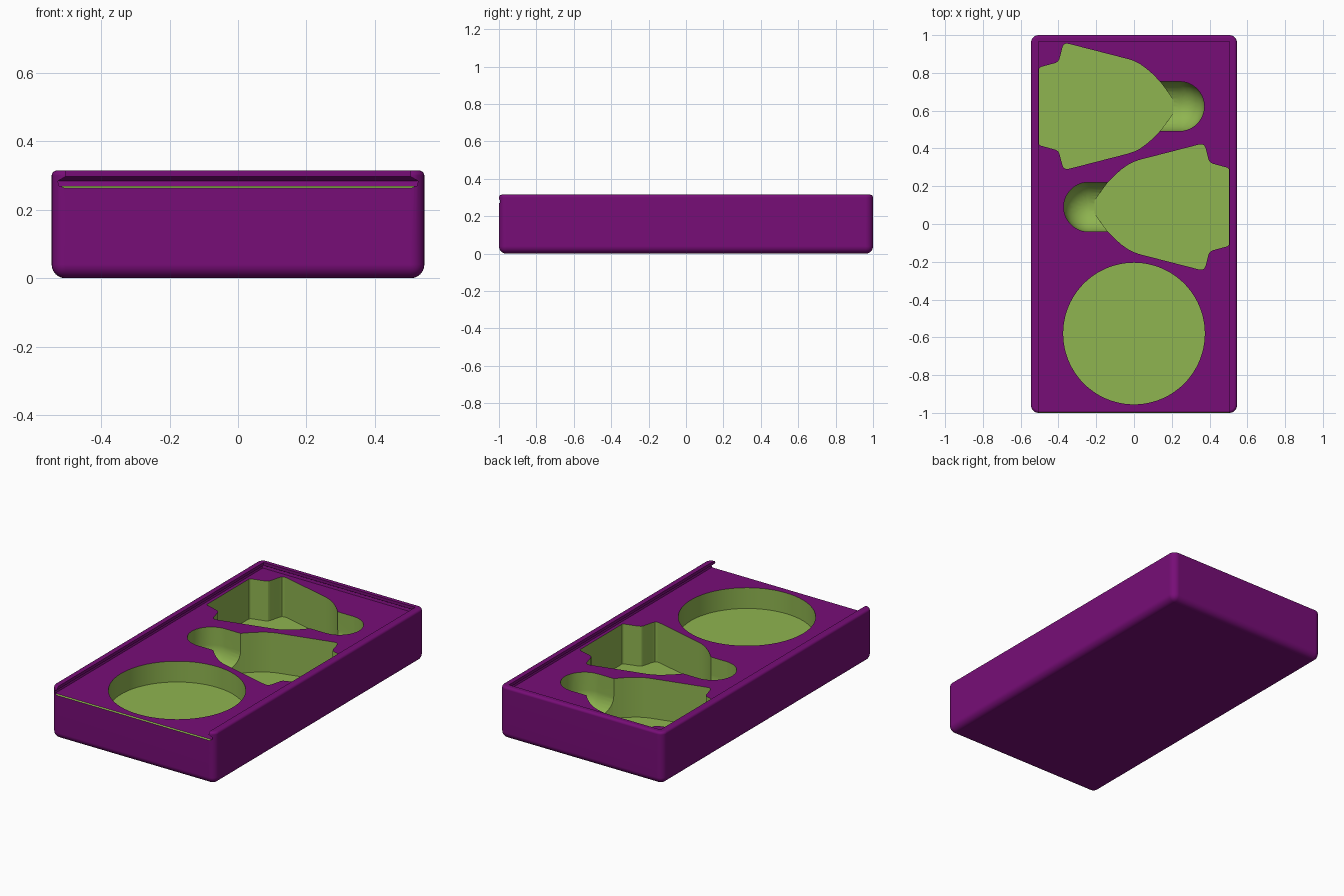
import bpy, bmesh, math

if "Cube" in bpy.data.objects:
    bpy.data.objects.remove(bpy.data.objects["Cube"])

HW, H, R = 0.545, 0.315, 0.04      # half width, height, edge radius
SLOT_Z, DEEP_Z, ROUND_Z = 0.27, 0.03, 0.145
TOP = 0.34


def material(name, rgb):
    m = bpy.data.materials.new(name)
    m.diffuse_color = (*rgb, 1)
    m.use_nodes = True
    m.node_tree.nodes["Principled BSDF"].inputs["Base Color"].default_value = m.diffuse_color
    return m


purple = material("purple", (0.185, 0.004, 0.185))
green = material("green", (0.275, 0.46, 0.08))


def to_object(name, bm):
    bmesh.ops.recalc_face_normals(bm, faces=bm.faces[:])
    me = bpy.data.meshes.new(name)
    bm.to_mesh(me)
    bm.free()
    ob = bpy.data.objects.new(name, me)
    bpy.context.collection.objects.link(ob)
    return ob


def loft(name, rings):
    """Closed solid through a stack of equal rings of points."""
    bm = bmesh.new()
    vs = [[bm.verts.new(p) for p in ring] for ring in rings]
    n = len(vs[0])
    for a, b in zip(vs, vs[1:]):
        for i in range(n):
            j = (i + 1) % n
            bm.faces.new((a[i], a[j], b[j], b[i]))
    bm.faces.new(vs[0][::-1])
    bm.faces.new(vs[-1])
    return to_object(name, bm)


def prism(name, outline, z0, z1=TOP):
    return loft(name, [[(x, y, z) for x, y in outline] for z in (z0, z1)])


# Tray body: block with rounded sides, bottom and rim
bm = bmesh.new()
bmesh.ops.create_cube(bm, size=1)
for v in bm.verts:
    v.co = (v.co.x * 2 * HW, v.co.y * 2, (v.co.z + 0.5) * H)
edges = [e for e in bm.edges if min(v.co.z for v in e.verts) < 0.01]
bmesh.ops.bevel(bm, geom=edges, offset=R, segments=6, profile=0.5, affect='EDGES')
rim = [e for e in bm.edges if all(v.co.z > H - 0.001 for v in e.verts)]
bmesh.ops.bevel(bm, geom=rim, offset=0.015, segments=4, profile=0.5, affect='EDGES')
tray = to_object("tray", bm)

# Sliding lid slot, undercut on both sides and at the back, open in front
cutters = []
slot = [(SLOT_Z, 0.018), (0.284, 0.022), (0.297, 0.0), (TOP, 0.0)]
cutters.append(loft("lid_slot", [
    [(-0.505 - o, -1.1, z), (0.505 + o, -1.1, z),
     (0.505 + o, 0.965 + o, z), (-0.505 - o, 0.965 + o, z)] for z, o in slot]))

# Small chamfer on the front lip
cutters.append(loft("lip_chamfer", [
    [(x, -1.02, 0.244), (x, -0.984, 0.28), (x, -1.02, 0.28)] for x in (-0.515, 0.515)]))

# Round pocket
cutters.append(prism("round_pocket", [
    (0.375 * math.cos(a), -0.58 + 0.375 * math.sin(a))
    for a in (2 * math.pi * i / 96 for i in range(96))], ROUND_Z))

# Bell-shaped pockets, each with a finger scoop at the tip
half = [(-0.503, 0.2), (-0.495, 0.208), (-0.415, 0.23), (-0.402, 0.238), (-0.395, 0.25),
        (-0.379, 0.312), (-0.372, 0.326), (-0.36, 0.332), (-0.345, 0.331),
        (-0.03, 0.25), (0.0, 0.24), (0.03, 0.225), (0.065, 0.2), (0.1, 0.17),
        (0.14, 0.128), (0.18, 0.075), (0.21, 0.03)]
bell = half + [(x, -y) for x, y in reversed(half)]
SR = 0.131
for label, cy, s in (("back", 0.623, 1), ("middle", 0.09, -1)):
    cutters.append(prism(label + "_pocket", [(s * x, cy + s * y) for x, y in bell], DEEP_Z))
    bm = bmesh.new()
    for cx in (0.0, 0.241):
        for i in range(40):
            a = 2 * math.pi * i / 40
            c, d = SR * math.cos(a), SR * math.sin(a)
            bm.verts.new((s * (cx + c), cy + d, TOP))
            for k in range(10):
                t = math.pi / 2 * k / 10
                bm.verts.new((s * (cx + c * math.cos(t)), cy + d * math.cos(t),
                              DEEP_Z + 0.001 + SR * (1 - math.sin(t))))
        bm.verts.new((s * cx, cy, DEEP_Z + 0.001))
    bmesh.ops.convex_hull(bm, input=bm.verts[:])
    cutters.append(to_object(label + "_finger_scoop", bm))

# Cut everything out of the tray
for c in cutters:
    m = tray.modifiers.new(c.name, 'BOOLEAN')
    m.operation, m.solver, m.object = 'DIFFERENCE', 'EXACT', c
dg = bpy.context.evaluated_depsgraph_get()
mesh = bpy.data.meshes.new_from_object(tray.evaluated_get(dg))
tray.modifiers.clear()
tray.data = mesh
for c in cutters:
    bpy.data.objects.remove(c)

# Colour: purple shell, green pockets and front chamfer
mesh.materials.clear()
mesh.materials.append(purple)
mesh.materials.append(green)
for p in mesh.polygons:
    x, y, z = p.center
    pocket = abs(x) < 0.504 and abs(y) < 0.96 and 0.02 < z < SLOT_Z - 0.001
    chamfer = y < -0.98 and 0.255 < z < 0.275 and 0.3 < p.normal.z < 0.9
    p.material_index = 1 if pocket or chamfer else 0

bpy.context.view_layer.objects.active = tray
tray.select_set(True)
bpy.ops.object.shade_smooth_by_angle(angle=math.radians(28))
wn = tray.modifiers.new("even_shading", 'WEIGHTED_NORMAL')
wn.keep_sharp = True
